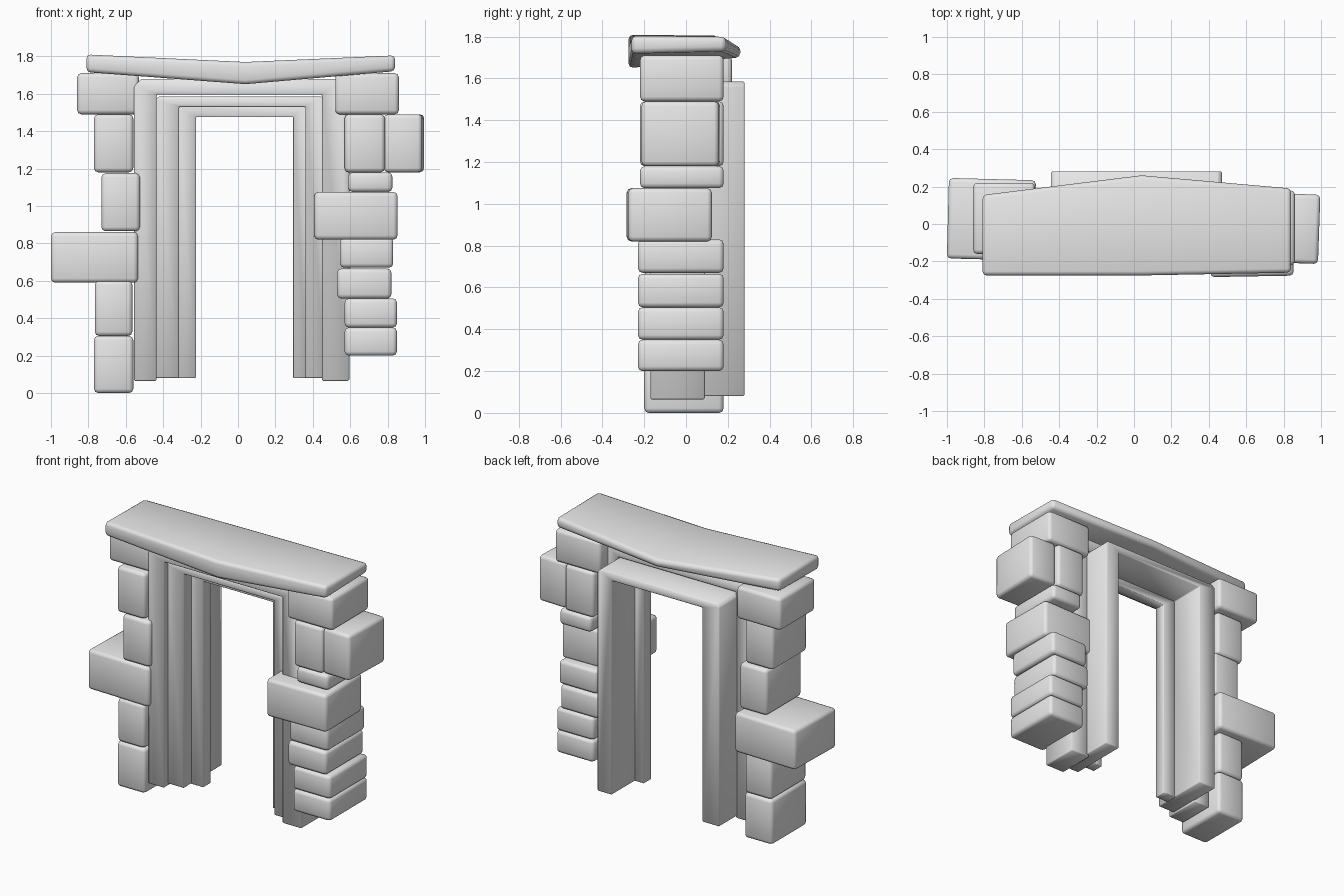
import bpy, bmesh, math
from mathutils import Matrix, Vector

if "Cube" in bpy.data.objects:
    bpy.data.objects.remove(bpy.data.objects["Cube"], do_unlink=True)

stone = bpy.data.materials.new("grey stone")
stone.use_nodes = True
stone.diffuse_color = (0.8, 0.8, 0.8, 1)
stone.node_tree.nodes["Principled BSDF"].inputs["Base Color"].default_value = (0.8, 0.8, 0.8, 1)


def finish(bm, name, bevel, segments):
    """Round the edges, then turn the mesh into a shaded object."""
    bmesh.ops.recalc_face_normals(bm, faces=bm.faces)
    sharp = [e for e in bm.edges if e.calc_face_angle(0) > math.radians(25)]
    bmesh.ops.bevel(bm, geom=sharp, offset=bevel, segments=segments,
                    profile=0.5, affect='EDGES', clamp_overlap=True)
    mesh = bpy.data.meshes.new(name)
    bm.to_mesh(mesh)
    bm.free()
    mesh.materials.append(stone)
    obj = bpy.data.objects.new(name, mesh)
    bpy.context.collection.objects.link(obj)
    bpy.ops.object.select_all(action='DESELECT')
    obj.select_set(True)
    bpy.context.view_layer.objects.active = obj
    bpy.ops.object.shade_smooth_by_angle(angle=math.radians(50))
    return obj


def block(name, x0, x1, z0, z1, y0=-0.22, y1=0.18, yaw=0):
    """One rounded stone, optionally turned a little about the vertical."""
    bm = bmesh.new()
    bmesh.ops.create_cube(bm, size=1)
    centre = Vector(((x0 + x1) / 2, (y0 + y1) / 2, (z0 + z1) / 2))
    bm.transform(Matrix.Translation(centre)
                 @ Matrix.Rotation(math.radians(yaw), 4, 'Z')
                 @ Matrix.Diagonal((x1 - x0, y1 - y0, z1 - z0, 1)))
    finish(bm, name, 0.022, 2)


def arch(name, outer, inner, bottom, y0, y1, chamfer):
    """Door surround: outer and inner are (left x, right x, top z)."""
    a, b, top = outer
    c, d, head = inner
    profile = [(a, bottom), (a, top - chamfer), (a + chamfer, top),
               (b - chamfer, top), (b, top - chamfer), (b, bottom),
               (d, bottom), (d, head), (c, head), (c, bottom)]
    bm = bmesh.new()
    face = bm.faces.new([bm.verts.new((x, y0, z)) for x, z in profile])
    new = bmesh.ops.extrude_face_region(bm, geom=[face])["geom"]
    bmesh.ops.translate(bm, vec=(0, y1 - y0, 0),
                        verts=[v for v in new if isinstance(v, bmesh.types.BMVert)])
    finish(bm, name, 0.006, 1)


# Right-hand pillar (-x), bottom to top
block("right_pillar_stone_1", -0.77, -0.56, 0, 0.305, -0.2)
block("right_pillar_stone_2", -0.765, -0.565, 0.305, 0.6, -0.2)
block("right_pillar_long_stone", -0.995, -0.53, 0.59, 0.86, -0.19, 0.24, -1.5)
block("right_pillar_stone_3", -0.73, -0.525, 0.865, 1.175, -0.2)
block("right_pillar_stone_4", -0.77, -0.56, 1.18, 1.49, -0.2, 0.17)
block("right_pillar_top_stone", -0.86, -0.53, 1.49, 1.71, -0.16, 0.22)

# Left-hand pillar (+x), bottom to top
block("left_pillar_stone_1", 0.57, 0.85, 0.2, 0.35, -0.23)
block("left_pillar_stone_2", 0.57, 0.85, 0.35, 0.505, -0.23)
block("left_pillar_stone_3", 0.53, 0.82, 0.505, 0.665, -0.23)
block("left_pillar_stone_4", 0.545, 0.83, 0.67, 0.83, -0.23)
block("left_pillar_wide_stone", 0.405, 0.85, 0.82, 1.075, -0.28, 0.12, 1)
block("left_pillar_thin_stone", 0.59, 0.825, 1.075, 1.18)
block("left_pillar_stone_5", 0.57, 0.785, 1.18, 1.49)
block("left_pillar_side_stone", 0.785, 0.99, 1.18, 1.49, -0.21, 0.16, -2)
block("left_pillar_top_stone", 0.52, 0.86, 1.49, 1.71)

# Nested door surround
arch("outer_frame", (-0.555, 0.595, 1.68), (-0.435, 0.45, 1.595), 0.065, -0.17, 0.09, 0.04)
arch("back_frame", (-0.445, 0.47, 1.585), (-0.315, 0.36, 1.53), 0.08, -0.13, 0.28, 0.02)
arch("inner_lip", (-0.325, 0.37, 1.54), (-0.225, 0.295, 1.475), 0.08, -0.05, 0.03, 0.004)

# Sagging capstone: x, front y, back y, then bottom and top z at front and back
stations = [(-0.81, -0.275, 0.155, 1.715, 1.81, 1.72, 1.805),
            (0.04, -0.275, 0.26, 1.65, 1.77, 1.7, 1.755),
            (0.84, -0.26, 0.19, 1.72, 1.805, 1.73, 1.8)]
bm = bmesh.new()
rings = [[bm.verts.new(p) for p in ((x, f, fb), (x, f, ft), (x, b, bt), (x, b, bb))]
         for x, f, b, fb, ft, bb, bt in stations]
for r, s in zip(rings, rings[1:]):
    for i in range(4):
        j = (i + 1) % 4
        bm.faces.new((r[i], r[j], s[j], s[i]))
bm.faces.new(rings[0])
bm.faces.new(rings[-1])
finish(bm, "capstone", 0.022, 2)
